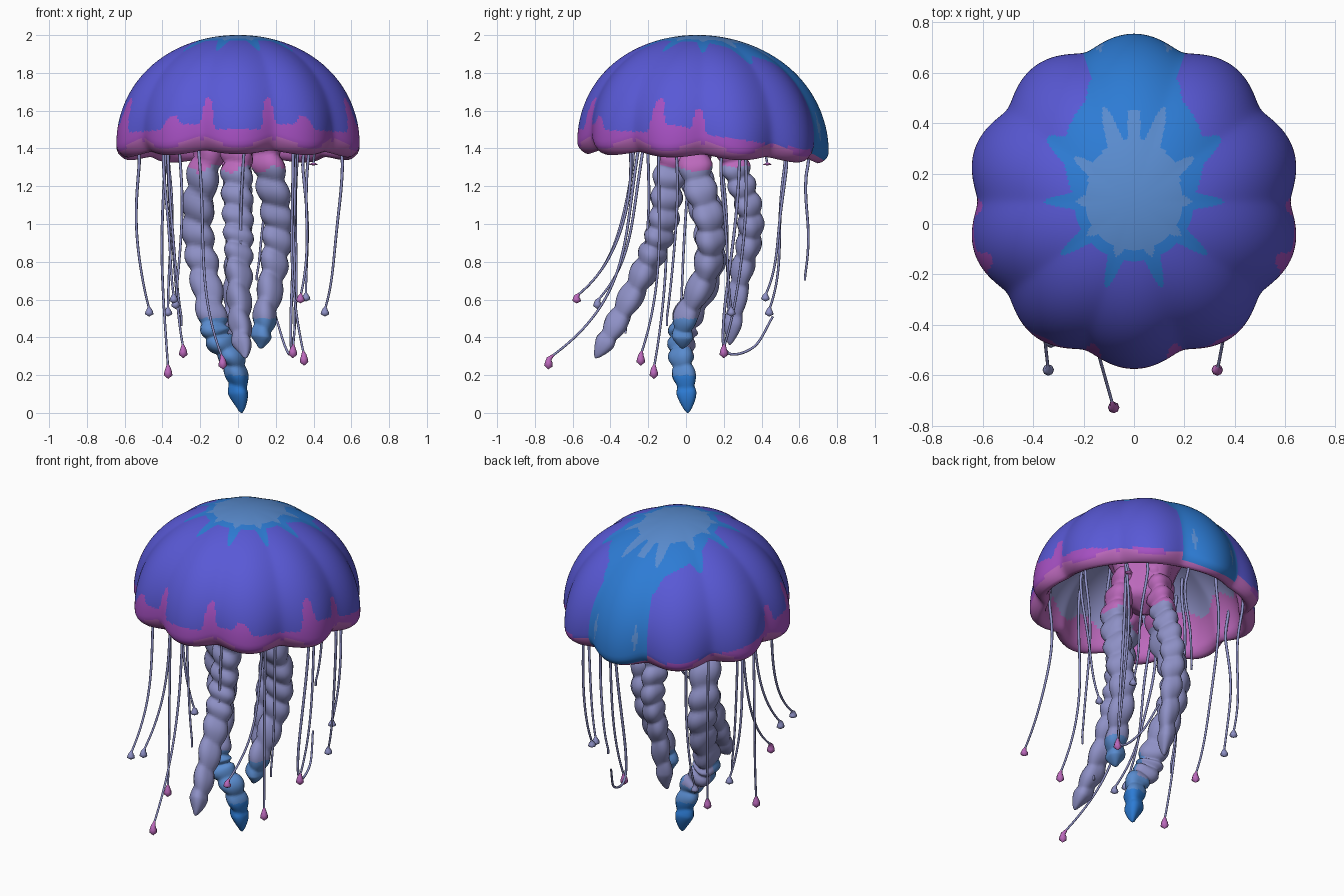
import bpy, math
from math import sin, cos, pi
from mathutils import Vector

cube = bpy.data.objects.get("Cube")
if cube:
    bpy.data.objects.remove(cube, do_unlink=True)


def make_material(name, *rgb):
    m = bpy.data.materials.new(name)
    m.use_nodes = True
    m.diffuse_color = (*rgb, 1)
    m.node_tree.nodes["Principled BSDF"].inputs["Base Color"].default_value = (*rgb, 1)
    return m


PALETTE = [
    make_material("violet", .1, .1, .67),
    make_material("magenta", .38, .08, .54),
    make_material("pink", .5, .14, .5),
    make_material("blue", .026, .2, .66),
    make_material("pale_blue", .1, .26, .62),
    make_material("lavender", .27, .28, .56),
]
VIOLET, MAGENTA, PINK, BLUE, PALE, LAVENDER = range(len(PALETTE))
CENTRE_Y = .09


def grid_object(name, rings, rule):
    """Skin closed rings of points; rule(centre, row fraction) picks the colour."""
    sides, verts, faces = len(rings[0]), [p for r in rings for p in r], []
    for i in range(len(rings) - 1):
        for j in range(sides):
            k = (j + 1) % sides
            faces.append((i * sides + j, (i + 1) * sides + j,
                          (i + 1) * sides + k, i * sides + k))
    mesh = bpy.data.meshes.new(name)
    mesh.from_pydata(verts, [], faces)
    for m in PALETTE:
        mesh.materials.append(m)
    for n, f in enumerate(mesh.polygons):
        f.use_smooth = True
        f.material_index = rule(f.center, n // sides / (len(rings) - 1))
    ob = bpy.data.objects.new(name, mesh)
    bpy.context.collection.objects.link(ob)


def spline(points, steps):
    """Smooth path through the control points."""
    p = [Vector(q) for q in points]
    p = [p[0] * 2 - p[1]] + p + [p[-1] * 2 - p[-2]]
    spans, path = len(p) - 3, []
    for i in range(steps + 1):
        s = i / steps * spans
        k = min(int(s), spans - 1)
        t = s - k
        a, b, c, d = p[k:k + 4]
        path.append((b * 2 + (c - a) * t + (a * 2 - b * 5 + c * 4 - d) * t * t
                     + (b * 3 - a - c * 3 + d) * t ** 3) / 2)
    return path


def tube(name, path, sides, radius, rule):
    """Sweep a ring along the path; radius(t, angle) shapes it."""
    rings, last = [], len(path) - 1
    for i, p in enumerate(path):
        tan = path[min(i + 1, last)] - path[max(i - 1, 0)]
        u = tan.cross(Vector((1, 0, 0))).normalized()
        v = tan.cross(u).normalized()
        ring = []
        for j in range(sides):
            a = 2 * pi * j / sides
            ring.append(p + (u * cos(a) + v * sin(a)) * radius(i / last, a))
        rings.append(ring)
    grid_object(name, rings, rule)


# Bell: one shell profile, outside then lip then inside, swept with ten lobes
SEGS, OUT, IN = 360, 90, 36
profile = []
for i in range(OUT + 1):
    a = max(.001, i / OUT * pi / 2)
    profile.append((.665 * sin(a), 1.44 + .56 * cos(a)))
profile += [(.664, 1.42), (.657, 1.4), (.642, 1.38), (.625, 1.365),
            (.607, 1.357), (.59, 1.365), (.577, 1.38)]
lip_end = len(profile) - 1
for i in range(IN + 1):
    a = max(.001, (1 - i / IN) * pi / 2)
    profile.append((.57 * sin(a), 1.4 + .45 * cos(a)))

bell_rings = []
for r, z in profile:
    ring = []
    for j in range(SEGS):
        a = 2 * pi * j / SEGS
        lobe, weight = math.sqrt((sin(5 * a) ** 2 + .06) / 1.06), r / .665
        rr = r * (1 - .085 * weight * (1 - lobe))
        zz = z - .06 * (lobe - .6) * weight ** 8 - .04 * rr * sin(a)
        ring.append((rr * cos(a), CENTRE_Y + rr * sin(a), zz))
    bell_rings.append(ring)

# Rim flames: degrees away from the front, height, half width
FLAMES = [(15, .16, 3), (24, .03, 9), (33, .06, 4), (68, .16, 3.5), (76, .04, 9), (88, .13, 3)]


def bell_rule(c, row):
    x, y = c.x, c.y - CENTRE_Y
    a, rho = math.atan2(y, x), math.hypot(x, y)
    z = c.z + .04 * y
    spike, rear = max(0, cos(10 * a)), max(0, sin(a))
    if row * (len(profile) - 1) > lip_end - 5:
        edge = 1.53 - .06 * cos(a + .3) + .04 * sin(11 * a)
        return PINK if z < edge else LAVENDER
    # Pale star on the crown, with an extra point at the rear
    if rho < .19 + spike ** 2 * (.04 + .12 * rear ** 2) + .06 * rear ** 2:
        return PALE
    if y > 0 and rho < .36 and abs(x) < .025:
        return PALE
    # Blue rear lobe with two pale streaks, and the blue star round the pale one
    off = abs(a - pi / 2)
    if off < .33:
        return PALE if abs(off - .22) < .025 - .3 * abs(z - 1.54) else BLUE
    if rho < .235 + .24 * rear ** 1.5 + .12 * spike ** 2 * (1 - .5 * rear):
        return BLUE
    # Rim bands
    if z < 1.405 + .025 * cos(10 * a):
        return PINK
    front = math.degrees(abs(math.atan2(x, -y)))
    flame = sum(h * math.exp(-((front - b) / w) ** 4) for b, h, w in FLAMES)
    return MAGENTA if z < 1.475 - .07 * rear + flame else VIOLET


grid_object("bell", bell_rings, bell_rule)

# Central stalk under the bell
stalk = spline([(0, CENTRE_Y, 1.84), (0, CENTRE_Y, 1.6), (0, CENTRE_Y, 1.34)], 20)
tube("stalk", stalk, 32,
     lambda t, a: (.14 + .16 * (1 - t) ** 2) * (1 + .1 * cos(4 * a)) * min(1, (1.001 - t) * 8),
     lambda c, t: PINK)


# Lumpy feeding arms
def arm(name, points, lumps, size, blue_tip):
    def radius(t, a):
        lump = abs(sin(pi * lumps * (1.35 * t - .35 * t * t) + .5 * sin(a)))
        end = min(1, (1.0005 - t) * 12) ** .5
        return size * (1 - .45 * t ** 2) * (.8 + .27 * lump) * (1 + .1 * cos(3 * a + 8 * t)) * end

    def rule(c, t):
        if c.z > 1.29 + .02 * sin(40 * c.x):
            return PINK
        if blue_tip and c.z < .5 and (c.z < .3 or c.x > 0 or c.y < 0):
            return BLUE if c.z < .2 else PALE
        return LAVENDER

    tube(name, spline(points, 130), 20, radius, rule)


arm("front_arm", [(0, .02, 1.6), (0, -.08, 1.3), (0, -.13, 1), (0, -.21, .77),
                  (.01, -.35, .5), (.04, -.48, .29)], 12, .083, False)
arm("back_arm", [(0, .18, 1.6), (0, .26, 1.3), (0, .34, 1), (-.02, .29, .7),
                 (-.03, .23, .36)], 11, .075, False)
upper = [(.1, .08, 1.6), (.17, .05, 1.3), (.21, .12, 1), (.18, .11, .75), (.14, 0, .5)]
arm("left_arm", upper + [(.12, -.02, .34)], 10, .085, True)
arm("right_arm", [(-x, y, z) for x, y, z in upper]
    + [(-.11, -.02, .39), (-.03, -.02, .29), (0, 0, .16), (.02, .01, 0)], 13, .085, True)


# Thin tentacles, most ending in a small bulb
def tentacle(name, path, tip):
    def radius(t, a):
        if t < .95 or tip is None:
            return .009 - .003 * t
        s = (t - .95) / .05
        return .006 + .017 * sin(pi * s / 1.6) if s < .8 else .023 * (1.005 - s) * 5

    tube(name, path, 8, radius,
         lambda c, t: tip if tip is not None and t > .945 else LAVENDER)


# Root x and y, end x, y and z, bulb colour
HANGING = [
    (.54, .2, .46, .24, .51, LAVENDER), (-.54, .2, -.47, .24, .51, LAVENDER),
    (.38, -.28, .33, -.58, .58, PINK), (-.38, -.28, -.34, -.58, .58, LAVENDER),
    (-.3, -.22, -.33, -.47, .55, LAVENDER), (-.22, -.22, -.08, -.73, .23, PINK),
    (.27, -.12, .35, -.24, .25, PINK), (-.4, -.1, -.37, -.17, .18, PINK),
    (.32, .32, .29, .2, .29, PINK), (-.36, .3, -.29, .2, .29, PINK),
    (.36, .52, .36, .42, .59, LAVENDER), (-.36, .52, -.37, .44, .51, LAVENDER),
    (.14, .65, .1, .63, .7, None), (.02, -.18, .03, -.32, .42, None),
    (.3, -.05, .3, -.1, .46, None), (-.36, 0, -.3, -.03, .46, None),
    (.4, .42, .4, .43, 1.31, PINK),
]
for n, (rx, ry, ex, ey, ez, tip) in enumerate(HANGING):
    rho = min(1, math.hypot(rx, ry - CENTRE_Y) / .57)
    top = 1.41 + .45 * math.sqrt(1 - rho * rho)
    path = []
    for i in range(81):
        t = i / 80
        # Hang straight, drift sideways low down, then droop at the bulb
        k = .25 * t + .75 * min(1, t / .96) ** 5
        sway = .022 * sin(2 * pi * t + n) * (1 - t) * min(1, 5 * t)
        path.append(Vector((rx + (ex - rx) * k + sway, ry + (ey - ry) * k - sway,
                            top + (ez - top) * t)))
    tentacle(f"tentacle_{n + 1}", path, tip)

tentacle("curling_tentacle", spline([(.3, .3, 1.75), (.3, .27, 1.1), (.28, .2, .5), (.28, .22, .32),
                                     (.25, .36, .35), (.2, .46, .51)], 64), None)
